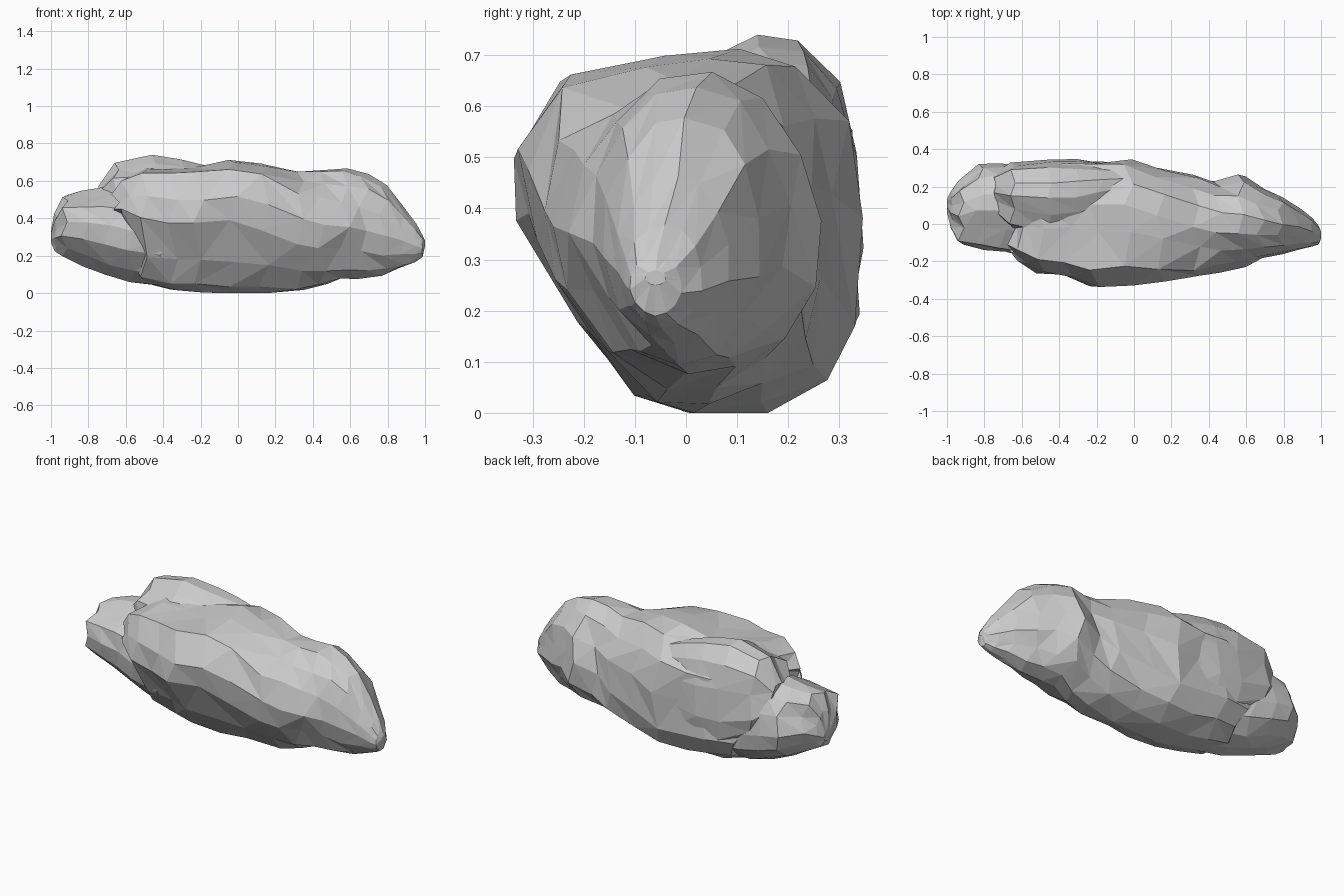
import bpy
import bmesh
import random
from math import sin, cos, pi
from mathutils import Vector

random.seed(4)
cube = bpy.data.objects.get("Cube")
if cube:
    bpy.data.objects.remove(cube, do_unlink=True)

stone = bpy.data.materials.new("grey stone")
stone.use_nodes = True
stone.diffuse_color = (0.6, 0.6, 0.6, 1)
stone.node_tree.nodes["Principled BSDF"].inputs["Base Color"].default_value = stone.diffuse_color

# Unit cross-section: overhanging front, steep back, narrow foot
SECTION = [(-.99, .74), (-.72, .95), (-.15, .98), (.3, 1), (.65, .95), (.95, .8), (1, .55),
           (.99, .25), (.82, .09), (.45, 0), (0, 0), (-.32, .06), (-.63, .24), (-.97, .55)]


def blended_section(mix):
    """Blend the unit section towards an oval, still filling its unit box."""
    points = []
    for i, (u, v) in enumerate(SECTION):
        angle = pi - 2 * pi * (i - 0.6) / len(SECTION)
        points.append((u + (cos(angle) - u) * mix, v + ((sin(angle) + 1) / 2 - v) * mix))
    left, right = min(u for u, v in points), max(u for u, v in points)
    low, high = min(v for u, v in points), max(v for u, v in points)
    return [((u - left) / (right - left), (v - low) / (high - low)) for u, v in points]


def loft(name, stations, roundness, rough):
    """Skin rings given as (x, front, back, bottom, top)."""
    bm = bmesh.new()
    rings = []
    count = len(SECTION)
    for x, front, back, bottom, top in stations:
        ring = []
        size = min(1, (back - front) * 3) ** 2
        for i, (u, v) in enumerate(blended_section(roundness(x))):
            wobble = Vector([random.uniform(-rough, rough) * size for axis in "xyz"])
            point = Vector((x, front + u * (back - front), bottom + v * (top - bottom))) + wobble
            # Stagger neighbouring points along the length to break up the rings
            point.x += 2 * rough * size * (-1) ** i
            point.z = max(0, point.z)
            ring.append(bm.verts.new(point))
        rings.append(ring)
    for a, b in zip(rings, rings[1:]):
        for i in range(count):
            j = (i + 1) % count
            if random.random() < 0.5:
                bm.faces.new((a[i], a[j], b[j]))
                bm.faces.new((a[i], b[j], b[i]))
            else:
                bm.faces.new((a[i], a[j], b[i]))
                bm.faces.new((a[j], b[j], b[i]))
    bm.faces.new(rings[0])
    bm.faces.new(rings[-1])
    bmesh.ops.triangulate(bm, faces=[f for f in bm.faces if len(f.verts) > 4])
    bmesh.ops.recalc_face_normals(bm, faces=bm.faces)
    mesh = bpy.data.meshes.new(name)
    bm.to_mesh(mesh)
    bm.free()
    mesh.materials.append(stone)
    obj = bpy.data.objects.new(name, mesh)
    bpy.context.collection.objects.link(obj)
    return obj


# Long main mass tapering to a blunt point
rock = loft("rock_body", [
    (-.65, -.15, .2, .34, .54), (-.6, -.21, .28, .22, .63), (-.5, -.265, .32, .05, .68),
    (-.35, -.285, .335, .02, .68), (-.21, -.34, .33, .01, .68), (-.03, -.325, .34, 0, .705),
    (.14, -.31, .3, 0, .7), (.33, -.285, .265, .02, .64), (.45, -.255, .235, .045, .65),
    (.57, -.225, .255, .07, .66), (.67, -.19, .2, .085, .645), (.78, -.16, .145, .1, .585),
    (.88, -.135, .085, .135, .465), (.95, -.12, .03, .165, .37), (.985, -.11, -.01, .19, .31),
    (1, -.08, -.04, .25, .28),
], lambda x: min(.85, max(0, x) * 1.2), .01)

# Low knob at the blunt end
knob = loft("end_knob", [
    (-1, .06, .13, .27, .33), (-.975, -.03, .17, .225, .43), (-.925, -.11, .23, .2, .52),
    (-.82, -.135, .315, .15, .55), (-.7, -.155, .33, .1, .565), (-.57, -.18, .31, .055, .55),
    (-.4, -.2, .28, .04, .5),
], lambda x: .5, .007)

# Raised shoulder merging down into the back
shoulder = loft("back_shoulder", [
    (-.745, .06, .27, .36, .57), (-.65, -.03, .325, .2, .695), (-.45, -.08, .345, .08, .735),
    (-.3, -.06, .345, .08, .72), (-.18, .0, .33, .12, .685), (-.04, .08, .31, .2, .64),
], lambda x: .35, .006)

# Fuse the lobes into one skin
for lobe in (knob, shoulder):
    union = rock.modifiers.new("fuse " + lobe.name, 'BOOLEAN')
    union.operation = 'UNION'
    union.solver = 'EXACT'
    union.object = lobe
fused = bpy.data.meshes.new_from_object(rock.evaluated_get(bpy.context.evaluated_depsgraph_get()))
rock.modifiers.clear()
rock.data = fused
for lobe in (knob, shoulder):
    bpy.data.objects.remove(lobe, do_unlink=True)
